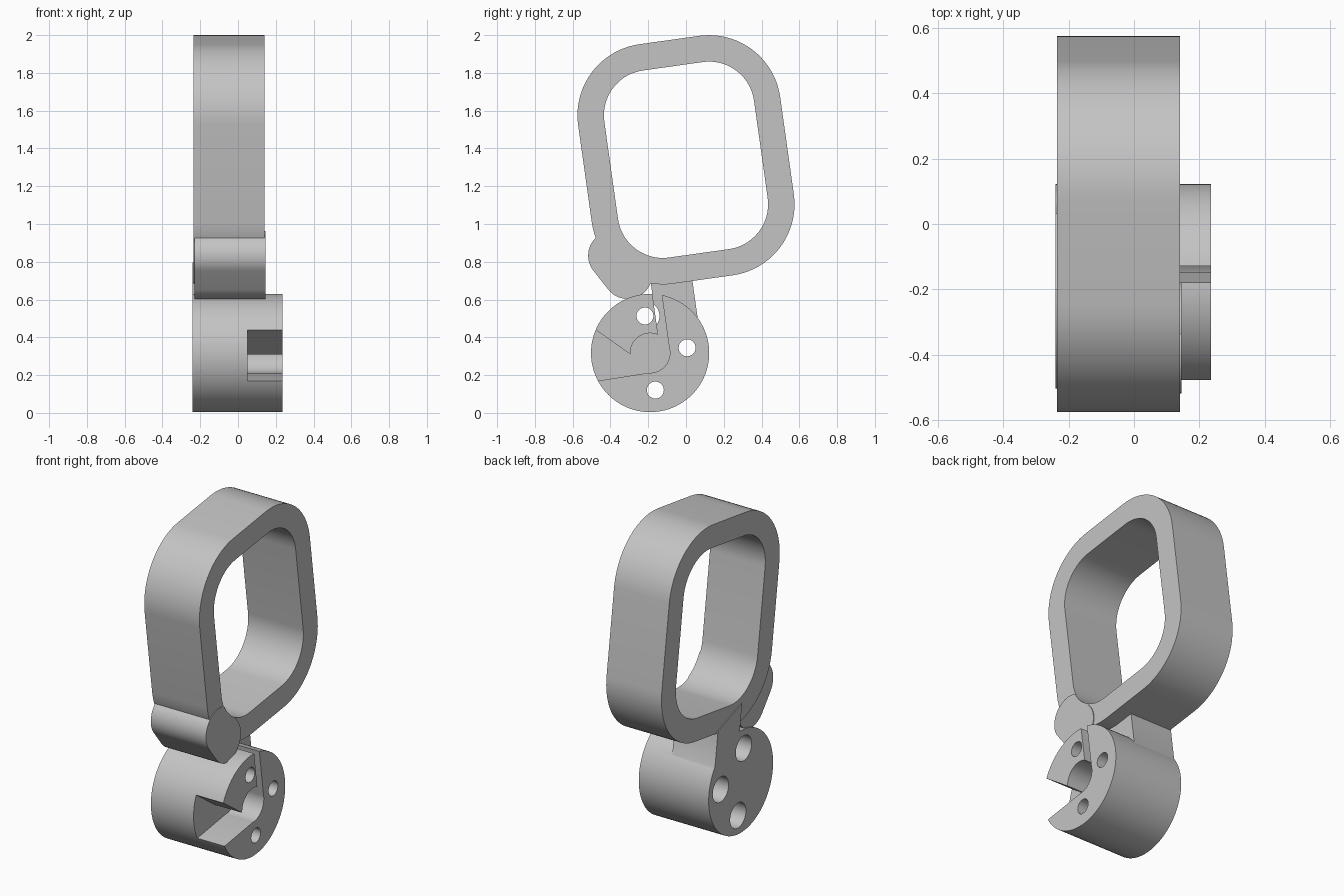
import bpy, bmesh, math

if "Cube" in bpy.data.objects:
    bpy.data.objects.remove(bpy.data.objects["Cube"])

TILT = math.radians(8)
grey = bpy.data.materials.new("light_grey")
grey.diffuse_color = (0.55, 0.55, 0.55, 1)
grey.use_nodes = True
grey.node_tree.nodes["Principled BSDF"].inputs["Base Color"].default_value = grey.diffuse_color


def place(points, origin, tilt=TILT):
    """Turn local side-profile points into (y, z), tilted about an origin."""
    c, s = math.cos(tilt), math.sin(tilt)
    return [(origin[0] + u * c - v * s, origin[1] + u * s + v * c) for u, v in points]


def arc(cu, cv, r, start, end, n):
    return [(cu + r * math.cos(math.radians(start + (end - start) * i / n)),
             cv + r * math.sin(math.radians(start + (end - start) * i / n)))
            for i in range(n + 1)]


def circle(center, r, n=64):
    return arc(center[0], center[1], r, 0, 360, n)[:-1]


def rounded_rect(a, b, r, n=20):
    """Core half sizes a, b grown by corner radius r."""
    pts = []
    for k, (su, sv) in enumerate([(1, 1), (-1, 1), (-1, -1), (1, -1)]):
        pts += arc(su * a, sv * b, r, k * 90, k * 90 + 90, n)
    return pts


def add_object(name, bm):
    bmesh.ops.recalc_face_normals(bm, faces=bm.faces)
    mesh = bpy.data.meshes.new(name)
    bm.to_mesh(mesh)
    bm.free()
    mesh.materials.append(grey)
    ob = bpy.data.objects.new(name, mesh)
    bpy.context.collection.objects.link(ob)
    return ob


def prism(name, profile, x0, x1):
    """Extrude a (y, z) profile along x."""
    bm = bmesh.new()
    lo = [bm.verts.new((x0, y, z)) for y, z in profile]
    hi = [bm.verts.new((x1, y, z)) for y, z in profile]
    bm.faces.new(lo)
    bm.faces.new(hi)
    for i in range(len(lo)):
        j = (i + 1) % len(lo)
        bm.faces.new((lo[i], lo[j], hi[j], hi[i]))
    return add_object(name, bm)


def combine(ob, other, operation):
    """Apply one boolean and remove the helper."""
    mod = ob.modifiers.new("boolean", 'BOOLEAN')
    mod.operation = operation
    mod.solver = 'EXACT'
    mod.object = other
    mesh = bpy.data.meshes.new_from_object(
        ob.evaluated_get(bpy.context.evaluated_depsgraph_get()))
    ob.modifiers.clear()
    ob.data = mesh
    bpy.data.objects.remove(other)


# Tilted rounded-rectangle loop
LOOP = (0.0, 1.34)
outer = place(rounded_rect(0.16, 0.26, 0.38), LOOP)
inner = place(rounded_rect(0.16, 0.26, 0.24), LOOP)
bm = bmesh.new()
rings = [[bm.verts.new((x, y, z)) for y, z in prof]
         for x, prof in [(-0.235, outer), (0.14, outer), (0.14, inner), (-0.235, inner)]]
for k in range(4):
    p, q = rings[k], rings[(k + 1) % 4]
    for i in range(len(p)):
        j = (i + 1) % len(p)
        bm.faces.new((p[i], p[j], q[j], q[i]))
loop = add_object("handle_loop", bm)

# Stadium-shaped lug on the lower front corner, trimmed by the loop opening
A, B, R = (-0.388, 0.833), (-0.309, 0.733), 0.13
ang = math.degrees(math.atan2(A[1] - B[1], A[0] - B[0]))
lug = prism("corner_lug", arc(*A, R, ang - 90, ang + 90, 32)
            + arc(*B, R, ang + 90, ang + 270, 32), -0.23, 0.145)
combine(lug, prism("opening_cutter", inner, -0.5, 0.5), 'DIFFERENCE')

# Round hub joined to the neck
HUB = (-0.19, 0.317)
FLOOR = 0.05
hub = prism("hub", circle(HUB, 0.313, 96), -0.24, 0.235)
neck_profile = place([(0.055, 0.1), (0.275, 0.1), (0.275, 0.36), (0.055, 0.475)], HUB)
combine(hub, prism("neck", neck_profile, -0.24, FLOOR), 'UNION')

# Centre bore, side wedge and narrow slot, all of one depth
combine(hub, prism("bore_cutter", circle(HUB, 0.105), FLOOR, 0.4), 'DIFFERENCE')
wedge = [(-0.616, 0.537), (-0.293, 0.309), (-0.19, 0.317), (-0.19, 0.213), (-0.64, 0.143)]
combine(hub, prism("wedge_cutter", wedge, FLOOR, 0.4), 'DIFFERENCE')
slot = place([(0.055, 0), (0.104, 0), (0.104, 0.45), (0.055, 0.45)], HUB)
combine(hub, prism("slot_cutter", slot, FLOOR, 0.4), 'DIFFERENCE')

# Three through holes, counterbored from the left side
for deg in (98, 8, -82):
    t = math.radians(deg)
    c = (HUB[0] + 0.198 * math.cos(t), HUB[1] + 0.198 * math.sin(t))
    combine(hub, prism("hole_cutter", circle(c, 0.045, 32), -0.4, 0.4), 'DIFFERENCE')
    combine(hub, prism("counterbore_cutter", circle(c, 0.077, 40), -0.4, 0.08), 'DIFFERENCE')

# Smooth curved walls, keep crisp edges
bpy.ops.object.select_all(action='DESELECT')
for ob in (loop, lug, hub):
    ob.select_set(True)
bpy.context.view_layer.objects.active = hub
bpy.ops.object.shade_smooth_by_angle(angle=math.radians(30))
